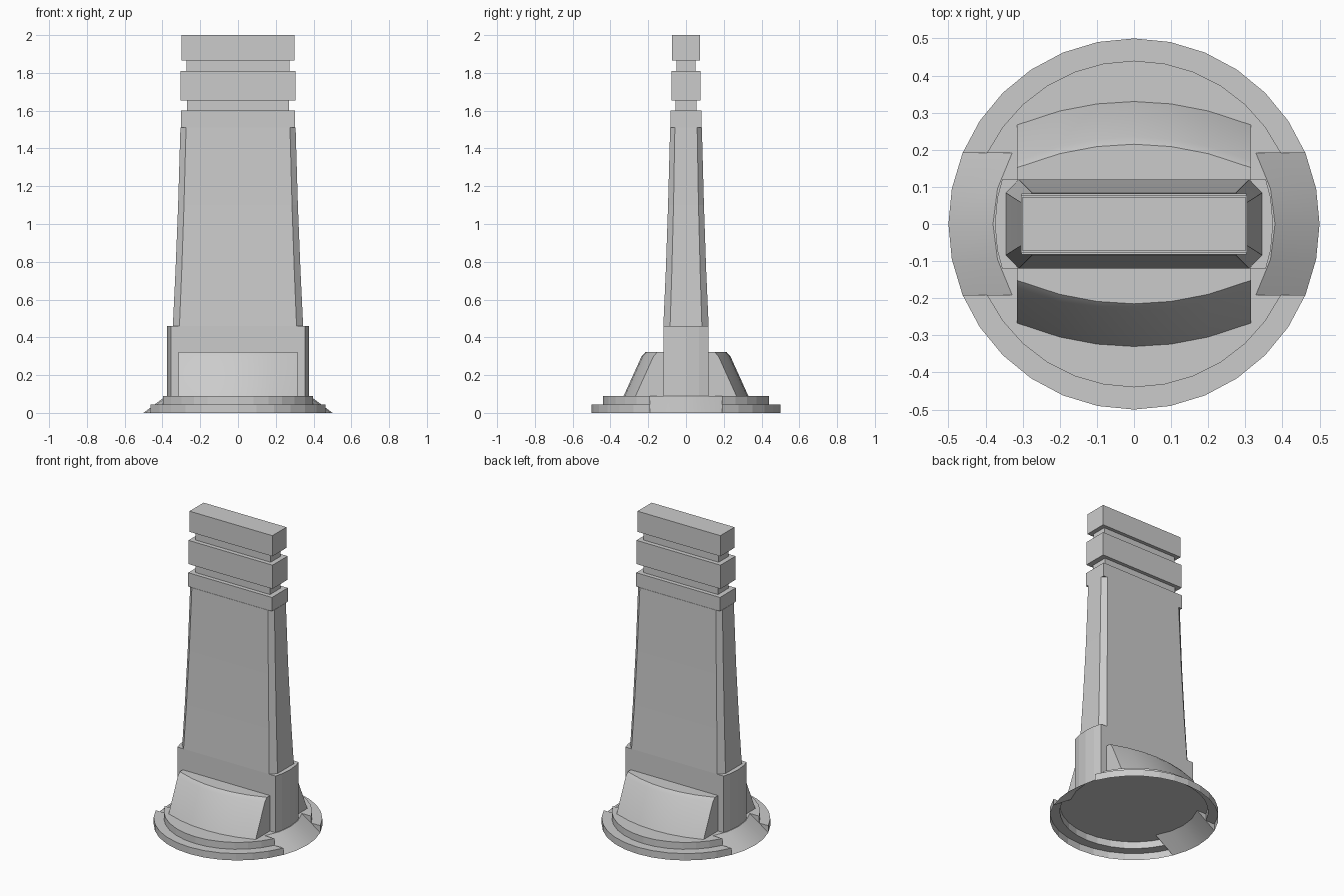
import bpy, bmesh
from math import sin, cos, asin, pi, sqrt

cube = bpy.data.objects.get("Cube")
if cube:
    bpy.data.objects.remove(cube)

grey = bpy.data.materials.new("plain_grey")
grey.use_nodes = True
grey.diffuse_color = (0.6, 0.6, 0.6, 1)
grey.node_tree.nodes["Principled BSDF"].inputs["Base Color"].default_value = (0.6, 0.6, 0.6, 1)


def finish(name, bm, smooth=None):
    bmesh.ops.remove_doubles(bm, verts=bm.verts, dist=0.0005)
    bmesh.ops.recalc_face_normals(bm, faces=bm.faces)
    mesh = bpy.data.meshes.new(name)
    bm.to_mesh(mesh)
    bm.free()
    mesh.materials.append(grey)
    obj = bpy.data.objects.new(name, mesh)
    bpy.context.collection.objects.link(obj)
    if smooth:
        bpy.ops.object.select_all(action='DESELECT')
        obj.select_set(True)
        bpy.context.view_layer.objects.active = obj
        bpy.ops.object.shade_smooth_by_angle(angle=smooth)
    return obj


def loft(name, rings, closed=True, smooth=None):
    """Skin a stack of equal-length rings and cap both ends."""
    bm = bmesh.new()
    rows = [[bm.verts.new(p) for p in ring] for ring in rings]
    n = len(rows[0])
    for a, b in zip(rows, rows[1:]):
        for i in range(n):
            j = (i + 1) % n
            bm.faces.new((a[i], a[j], b[j], b[i]))
    bm.faces.new(rows[0])
    bm.faces.new(rows[-1])
    return finish(name, bm, smooth)


def box(name, x, y, z0, z1):
    return loft(name, [[(-x, -y, z), (x, -y, z), (x, y, z), (-x, y, z)] for z in (z0, z1)])


# Base: open stepped shell with a sloping ramp at each end
CUT, TOP, STEP, OUT, MID, INNER = 0.191, 0.09, 0.045, 0.5, 0.44, 0.38


def arc(r, z, side):
    start = asin(CUT / r)
    angles = [start + (pi - 2 * start) * i / 12 for i in range(13)]
    return [(r * cos(a), side * r * sin(a), z) for a in angles]


def ramp_edge(r, z, side):
    return [(side * sqrt(r * r - (CUT * k / 2) ** 2), CUT * k / 2, z) for k in range(-2, 3)]


def strip(bm, a, b):
    a, b = [bm.verts.new(p) for p in a], [bm.verts.new(p) for p in b]
    for i in range(len(a) - 1):
        bm.faces.new((a[i], a[i + 1], b[i + 1], b[i]))


bm = bmesh.new()
for side in (-1, 1):
    steps = [arc(r, z, side) for r, z in ((OUT, 0), (OUT, STEP), (MID, STEP), (MID, TOP))]
    for a, b in zip(steps, steps[1:]):
        strip(bm, a, b)
    strip(bm, ramp_edge(OUT, 0, side), ramp_edge(INNER, TOP, side))
    # cheek walls beside the ramps
    for end in (0, -1):
        x_side = 1 if end == 0 else -1
        corner = (x_side * sqrt(INNER ** 2 - CUT ** 2), side * CUT, TOP)
        bm.faces.new([bm.verts.new(p) for p in [s[end] for s in steps] + [corner]])
deck = (arc(MID, TOP, 1) + ramp_edge(INNER, TOP, -1)[::-1]
        + arc(MID, TOP, -1)[::-1] + ramp_edge(INNER, TOP, 1))
bm.faces.new([bm.verts.new(p) for p in deck])
finish("base", bm, 0.15)

# Pedestal with bowed ends
bow = [(sqrt(0.375 ** 2 - y * y), y) for y in (-0.12, -0.07, 0, 0.07, 0.12)]
outline = bow + [(-x, -y) for x, y in bow]
loft("pedestal", [[(x, y, z) for x, y in outline] for z in (TOP, 0.46)])


# Tapered shaft with chamfered corners below a square collar
def chamfered(x, y, cx, cy, z):
    quarter = [(x, y - cy), (x - cx, y)]
    pts = quarter + [(-px, py) for px, py in quarter[::-1]]
    return [(px, py, z) for px, py in pts + [(-px, -py) for px, py in pts]]


loft("shaft", [chamfered(0.345, 0.12, 0.035, 0.036, 0.46),
               chamfered(0.331, 0.107, 0.033, 0.032, 0.75),
               chamfered(0.317, 0.095, 0.031, 0.029, 1.1),
               chamfered(0.305, 0.084, 0.030, 0.025, 1.51)])
box("collar", 0.303, 0.082, 1.51, 1.6)

# Stacked blocks and necks at the top
box("lower_neck", 0.27, 0.055, 1.6, 1.655)
box("lower_block", 0.304, 0.078, 1.655, 1.81)
box("upper_neck", 0.272, 0.05, 1.81, 1.865)
box("upper_block", 0.3, 0.073, 1.865, 2.0)

# Curved sloping buttresses, front and back
profile = [(0.1, TOP), (0.1, 0.322), (0.215, 0.322), (0.235, 0.3), (0.33, TOP)]
for name, side in (("front_buttress", -1), ("back_buttress", 1)):
    sections = []
    for x in (-0.315, -0.2, -0.1, 0, 0.1, 0.2, 0.315):
        sag = 0.063 * (x / 0.315) ** 2
        sections.append([(x, side * (y - (sag if y > 0.1 else 0)), z) for y, z in profile])
    loft(name, sections, smooth=0.8)
